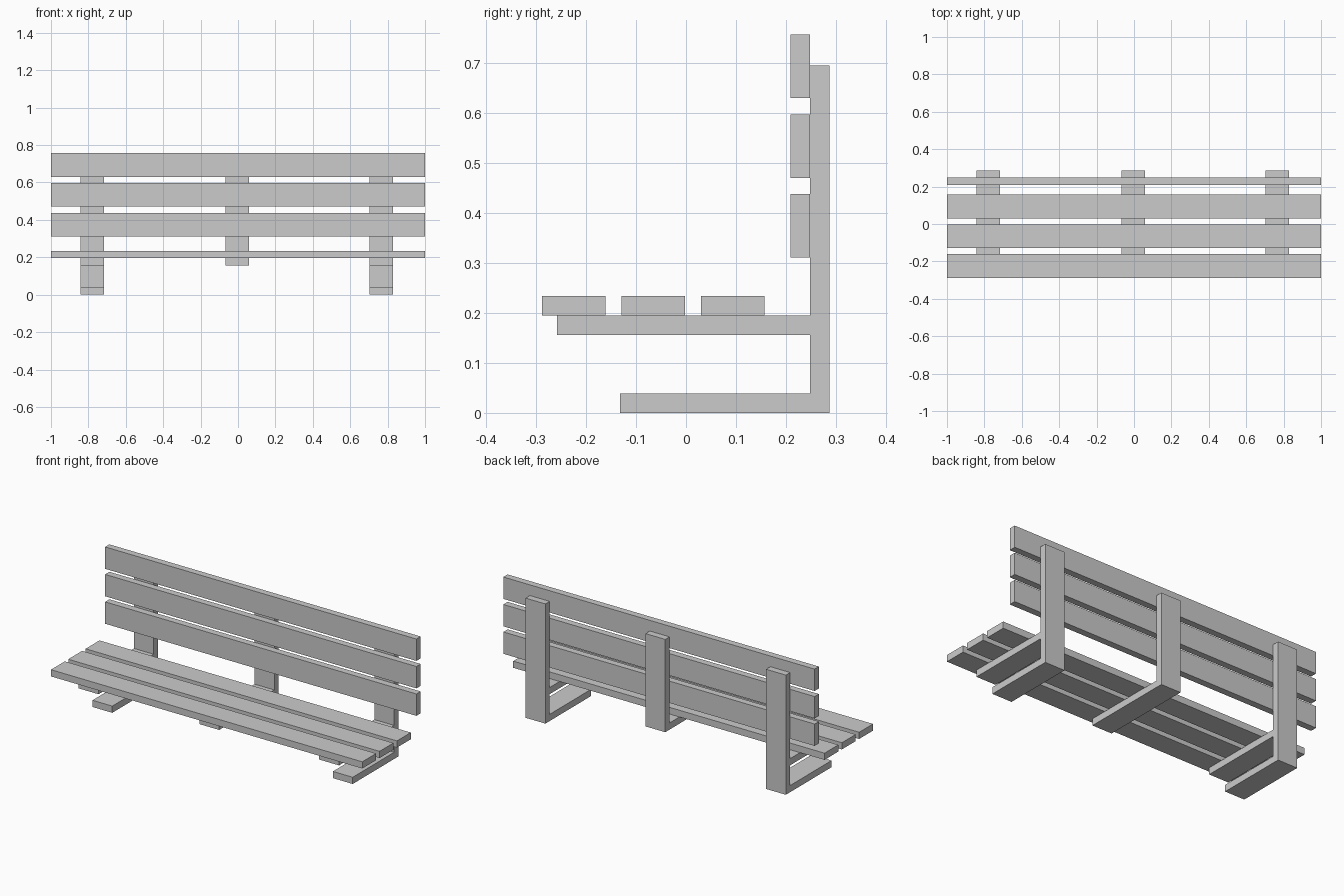
import bpy, bmesh

if "Cube" in bpy.data.objects:
    bpy.data.objects.remove(bpy.data.objects["Cube"])

WIDTH = 0.127   # board width
THICK = 0.039   # board thickness


def slat(name, y, z, sy, sz):
    """Full-length board centred on x = 0."""
    bpy.ops.mesh.primitive_cube_add(size=1, location=(0, y, z))
    ob = bpy.context.object
    ob.name = name
    ob.scale = (2, sy, sz)
    bpy.ops.object.transform_apply(location=False, rotation=False, scale=True)


def support(name, x, profile):
    """Extrude a (y, z) side profile along x to board width."""
    bm = bmesh.new()
    face = bm.faces.new([bm.verts.new((-WIDTH / 2, y, z)) for y, z in profile])
    ext = bmesh.ops.extrude_face_region(bm, geom=[face])["geom"]
    verts = [v for v in ext if isinstance(v, bmesh.types.BMVert)]
    bmesh.ops.translate(bm, verts=verts, vec=(WIDTH, 0, 0))
    bmesh.ops.recalc_face_normals(bm, faces=bm.faces)
    mesh = bpy.data.meshes.new(name)
    bm.to_mesh(mesh)
    bm.free()
    ob = bpy.data.objects.new(name, mesh)
    ob.location.x = x
    bpy.context.collection.objects.link(ob)


# Seat and backrest slats
for i in range(3):
    slat(f"seat_slat_{i + 1}", -0.2245 + 0.159 * i, 0.2145, WIDTH, THICK)
    slat(f"back_slat_{i + 1}", 0.2285, 0.3745 + 0.1595 * i, THICK, WIDTH)

# Upright with seat bearer; the end frames also have a foot
inner, outer, top = 0.248, 0.287, 0.695
upper = [(outer, top), (inner, top), (inner, 0.195), (-0.258, 0.195), (-0.258, 0.156)]
foot = [(inner, 0.156), (inner, 0.039), (-0.132, 0.039), (-0.132, 0), (outer, 0)]

support("left_frame", -0.779, upper + foot)
support("middle_frame", -0.004, upper + [(outer, 0.156)])
support("right_frame", 0.766, upper + foot)
